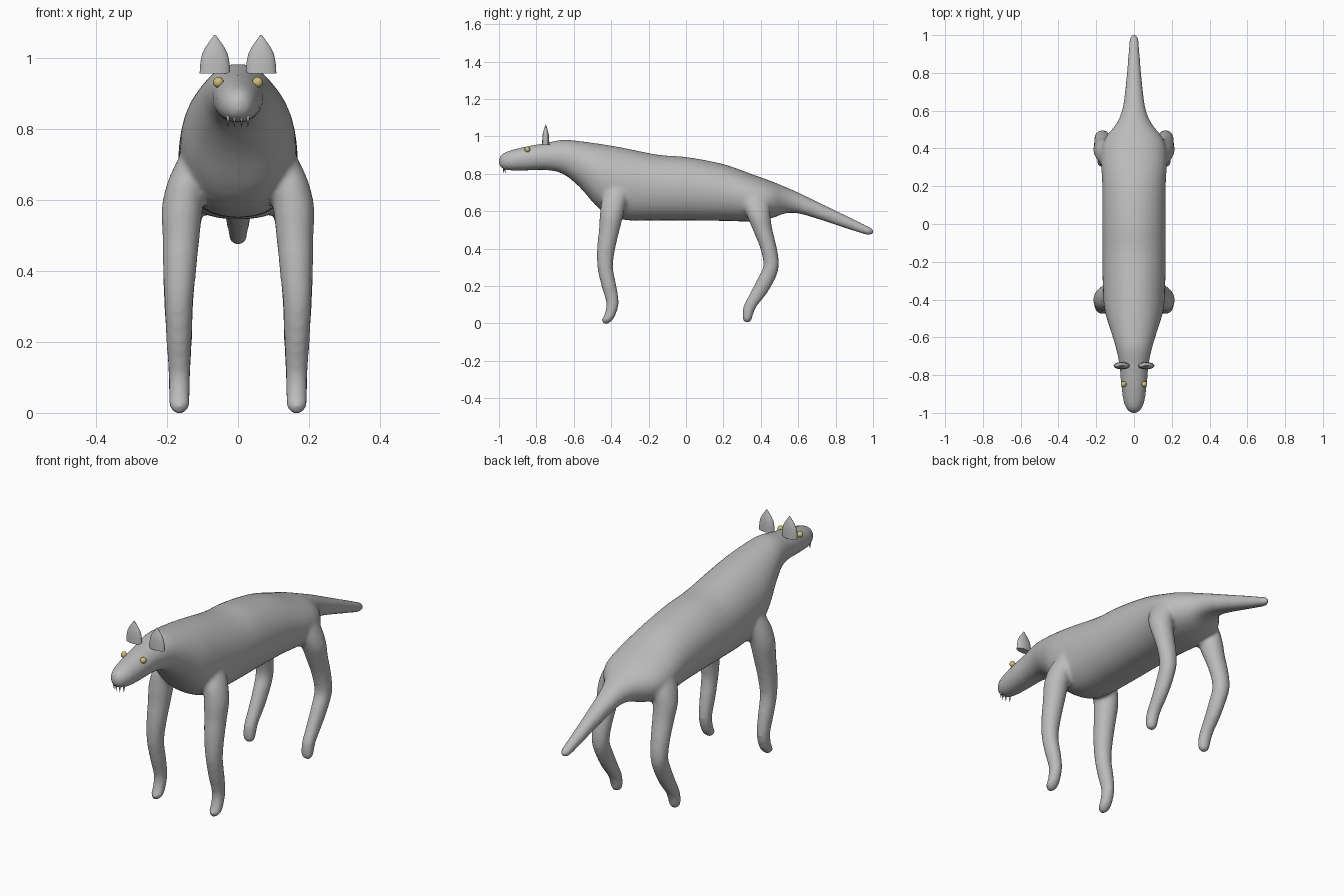
import bpy, bmesh, math
from mathutils import Vector

if "Cube" in bpy.data.objects:
    bpy.data.objects.remove(bpy.data.objects["Cube"])


def material(name, rgb):
    m = bpy.data.materials.new(name)
    m.use_nodes = True
    m.diffuse_color = (*rgb, 1)
    m.node_tree.nodes["Principled BSDF"].inputs["Base Color"].default_value = (*rgb, 1)
    return m


grey = material("grey hide", (0.5, 0.5, 0.5))
yellow = material("yellow eye", (0.63, 0.52, 0.18))
bone = material("pale tooth", (0.6, 0.6, 0.58))


def finish(bm, name, mat, sharp=180):
    bmesh.ops.recalc_face_normals(bm, faces=bm.faces)
    mesh = bpy.data.meshes.new(name)
    bm.to_mesh(mesh)
    bm.free()
    mesh.materials.append(mat)
    ob = bpy.data.objects.new(name, mesh)
    bpy.context.collection.objects.link(ob)
    bpy.ops.object.select_all(action="DESELECT")
    ob.select_set(True)
    bpy.context.view_layer.objects.active = ob
    bpy.ops.object.shade_smooth_by_angle(angle=math.radians(sharp))
    return ob


def refine(rows, steps=4):
    """Catmull-Rom interpolation through rows of numbers."""
    rows = [Vector(r) for r in rows]
    out = []
    for i in range(len(rows) - 1):
        b, c = rows[i], rows[i + 1]
        a, d = rows[max(i - 1, 0)], rows[min(i + 2, len(rows) - 1)]
        for k in range(steps):
            t = k / steps
            out.append(b + 0.5 * t * ((c - a) + t * ((2*a - 5*b + 4*c - d)
                                                     + t * (3*(b - c) + d - a))))
    return out + [rows[-1]]


def loft(bm, rings):
    loops = [[bm.verts.new(p) for p in ring] for ring in rings]
    n = len(loops[0])
    for a, b in zip(loops, loops[1:]):
        for i in range(n):
            bm.faces.new((a[i], a[(i + 1) % n], b[(i + 1) % n], b[i]))
    bm.faces.new(loops[0])
    bm.faces.new(loops[-1])


def circle(n):
    return [(math.cos(i * math.tau / n), math.sin(i * math.tau / n)) for i in range(n)]


# Head, trunk and tail: (y, bottom, top, half width)
trunk = [
    (-1.0, .85, .88, .012), (-.985, .83, .905, .035), (-.94, .818, .925, .055),
    (-.85, .818, .947, .068), (-.75, .82, .965, .077), (-.66, .80, .982, .095),
    (-.57, .73, .975, .122), (-.46, .61, .96, .155), (-.34, .555, .94, .165),
    (-.15, .55, .902, .168), (0, .55, .89, .168), (.2, .548, .852, .168),
    (.36, .545, .795, .175), (.45, .56, .763, .155), (.53, .588, .73, .095),
    (.6, .588, .70, .064), (.7, .56, .652, .048), (.85, .51, .58, .034),
    (.96, .475, .526, .026), (.99, .473, .512, .02), (1.003, .483, .5, .008)]

# Legs: (x, y, z, radius x, radius y)
front_leg = [
    (.125, -.36, .74, .03, .05), (.145, -.385, .66, .05, .065),
    (.157, -.398, .58, .058, .063), (.16, -.41, .5, .053, .056), (.164, -.427, .4, .047, .049),
    (.167, -.432, .3, .04, .042), (.166, -.412, .2, .036, .041),
    (.165, -.393, .11, .031, .034), (.165, -.405, .05, .03, .031),
    (.165, -.422, .018, .029, .03), (.165, -.427, -.002, .013, .014)]
rear_leg = [
    (.125, .35, .72, .03, .05), (.145, .375, .64, .05, .07),
    (.157, .39, .57, .058, .062), (.16, .41, .5, .053, .053), (.164, .442, .4, .047, .045),
    (.167, .455, .31, .042, .042), (.166, .43, .24, .038, .048),
    (.165, .387, .16, .034, .046), (.165, .342, .09, .031, .036),
    (.165, .329, .04, .03, .028), (.165, .327, .018, .025, .024), (.165, .327, .004, .011, .011)]

bm = bmesh.new()
rings = []
for y, lo, hi, w in refine(trunk):
    mid, h = (lo + hi) / 2, (hi - lo) / 2
    # The underside is fuller than the back
    rings.append([(w * math.copysign(abs(c) ** (1 if s > 0 else .8), c), y, mid + h * s)
                  for c, s in circle(32)])
loft(bm, rings)
for leg in (front_leg, rear_leg):
    path = refine([r[:3] for r in leg])
    size = refine([r[3:] for r in leg])
    for side in (-1, 1):
        loft(bm, [[(side * (p.x + r.x * c), p.y + r.y * s, p.z) for c, s in circle(20)]
                  for p, r in zip(path, size)])
body = finish(bm, "body", grey)

# Fuse the limbs into one smooth skin
fuse = body.modifiers.new("fuse", "REMESH")
fuse.mode = "VOXEL"
fuse.voxel_size = .01
fuse.use_smooth_shade = True
soften = body.modifiers.new("soften", "SMOOTH")
soften.factor = .5
soften.iterations = 8

# Ears, eyes and fangs
for side, word in ((-1, "right"), (1, "left")):
    bm = bmesh.new()
    profile = [(.043, .955), (.041, .985), (.036, 1.01), (.026, 1.03), (.014, 1.047), (.002, 1.064)]
    loft(bm, [[(side * .065 + r * c, -.75 + r * .45 * s, z) for c, s in circle(24)]
              for r, z in profile])
    finish(bm, word + "_ear", grey, 50)

    bm = bmesh.new()
    bmesh.ops.create_uvsphere(bm, u_segments=20, v_segments=12, radius=.015)
    eye = finish(bm, word + "_eye", yellow)
    eye.location = (side * .055, -.848, .93)

    for i, x in enumerate((.01, .028)):
        bm = bmesh.new()
        bmesh.ops.create_cone(bm, cap_ends=True, segments=10, radius1=0, radius2=.006, depth=.035)
        fang = finish(bm, f"{word}_fang_{i + 1}", bone, 50)
        fang.location = (side * x, -.975 + i * .008, .819)
